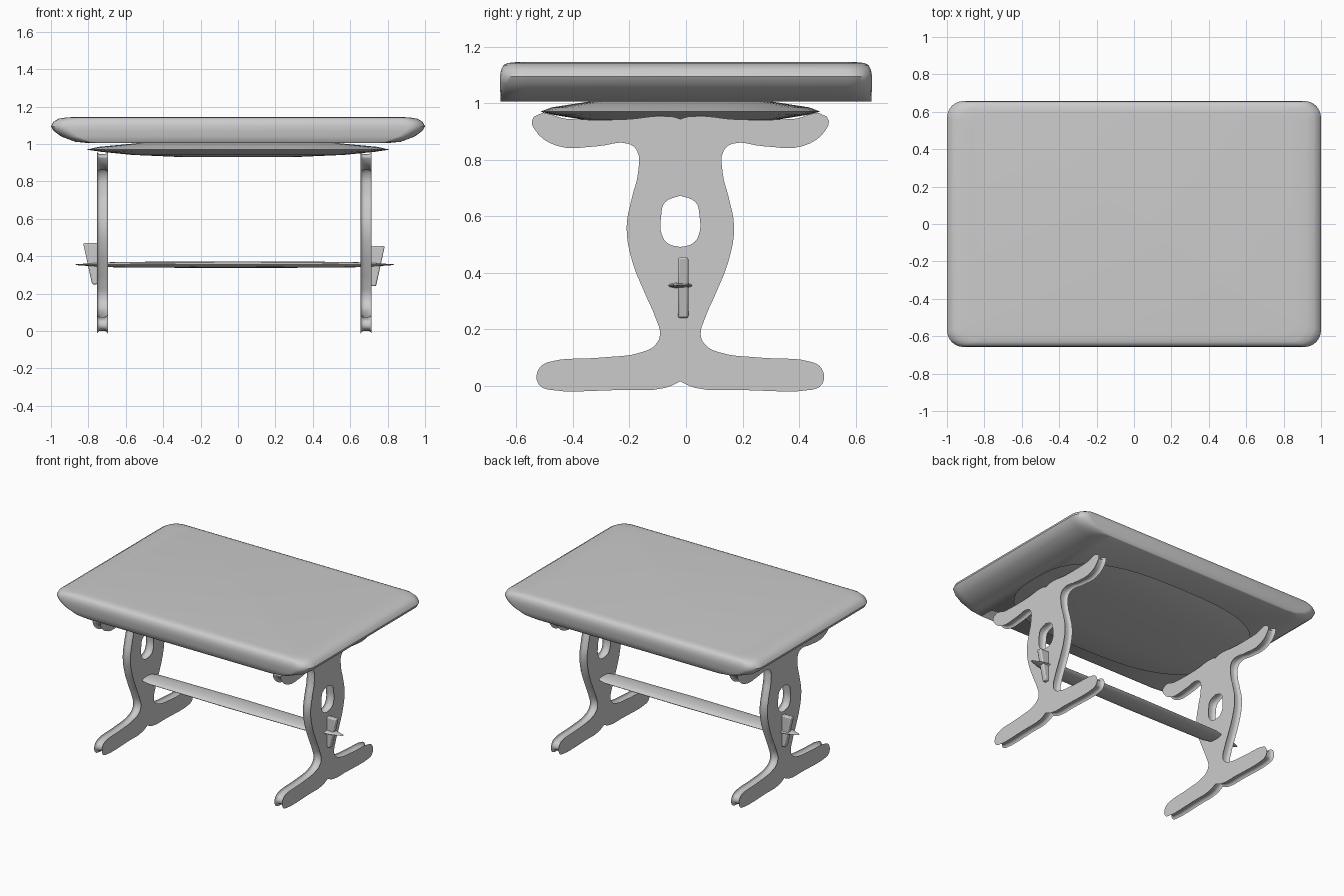
import bpy, bmesh, math
from math import cos, sin, pi

cube = bpy.data.objects.get("Cube")
if cube:
    bpy.data.objects.remove(cube, do_unlink=True)

GREY = (0.6, 0.6, 0.6, 1)
mat = bpy.data.materials.new("plain grey")
mat.use_nodes = True
mat.diffuse_color = GREY
mat.node_tree.nodes["Principled BSDF"].inputs["Base Color"].default_value = GREY

MID_Y = -0.02


def finish(ob, angle=35):
    """Give the object its material and smooth shading with sharp edges kept."""
    if not ob.data.materials:
        ob.data.materials.append(mat)
    bpy.ops.object.select_all(action='DESELECT')
    ob.select_set(True)
    bpy.context.view_layer.objects.active = ob
    bpy.ops.object.shade_smooth_by_angle(angle=math.radians(angle))


def add_mesh(name, bm):
    bmesh.ops.recalc_face_normals(bm, faces=bm.faces)
    me = bpy.data.meshes.new(name)
    bm.to_mesh(me)
    bm.free()
    ob = bpy.data.objects.new(name, me)
    bpy.context.collection.objects.link(ob)
    return ob


def loft(name, loops):
    """Skin a list of closed point loops and cap both ends."""
    bm = bmesh.new()
    rings = [[bm.verts.new(p) for p in loop] for loop in loops]
    n = len(rings[0])
    for a, b in zip(rings, rings[1:]):
        for i in range(n):
            j = (i + 1) % n
            bm.faces.new((a[i], a[j], b[j], b[i]))
    bm.faces.new(rings[0])
    bm.faces.new(rings[-1])
    return add_mesh(name, bm)


def rounded_rect(hx, hy, r, z, steps=7):
    pts = []
    for k, (sx, sy) in enumerate([(1, 1), (-1, 1), (-1, -1), (1, -1)]):
        for i in range(steps):
            a = (k + i / (steps - 1)) * pi / 2
            pts.append((sx * (hx - r) + r * cos(a), sy * (hy - r) + r * sin(a), z))
    return pts


def superellipse(hx, hy, p, z, n=56):
    def axis(v):
        return math.copysign(abs(v) ** (2 / p), v)
    return [(hx * axis(cos(2 * pi * i / n)), hy * axis(sin(2 * pi * i / n)) + MID_Y, z)
            for i in range(n)]


# Tabletop: straight long sides, ends undercut and rounded over
TOP = [(1.005, 0.80, 0.655), (1.012, 0.87, 0.656), (1.04, 0.945, 0.657),
       (1.07, 0.985, 0.658), (1.095, 1.0, 0.658), (1.118, 0.988, 0.654),
       (1.135, 0.96, 0.645), (1.142, 0.92, 0.63), (1.145, 0.86, 0.60)]
finish(loft("tabletop", [rounded_rect(hx, hy, 0.09, z) for z, hx, hy in TOP]), 50)

# Shallow oval plate under the top
PLATE = [(0.932, 0.42), (0.942, 0.7), (0.958, 0.9), (0.97, 1.0), (0.985, 0.92), (1.008, 0.62)]
finish(loft("under_plate", [superellipse(0.81 * s, 0.495 * s, 2.8, z) for z, s in PLATE]))

# Half of one trestle: offset from the centre seam, height
HALF = [(-0.003, 0.92), (0.03, 0.932), (0.2, 0.922), (0.41, 0.925), (0.503, 0.937),
        (0.5, 0.92), (0.43, 0.868), (0.3, 0.867), (0.18, 0.876), (0.135, 0.84),
        (0.13, 0.75), (0.152, 0.66), (0.17, 0.56), (0.152, 0.45), (0.107, 0.335),
        (0.07, 0.25), (0.052, 0.18), (0.075, 0.13), (0.13, 0.10), (0.28, 0.08),
        (0.46, 0.065), (0.483, 0.05), (0.485, 0.018), (0.46, 0.006), (0.2, 0.006),
        (0.06, 0.012), (-0.003, 0.04), (-0.003, 0.25), (-0.003, 0.47), (0.055, 0.487),
        (0.085, 0.53), (0.088, 0.6), (0.07, 0.662), (-0.003, 0.695), (-0.003, 0.8)]


def trestle(name, x):
    cu = bpy.data.curves.new(name + "_outline", 'CURVE')
    cu.dimensions = '2D'
    cu.fill_mode = 'BOTH'
    cu.resolution_u = 4
    cu.extrude = 0.01
    cu.bevel_depth = 0.02
    cu.offset = -0.02
    cu.bevel_resolution = 3
    sp = cu.splines.new('BEZIER')
    sp.bezier_points.add(len(HALF) - 1)
    sp.use_cyclic_u = True
    for bp, (d, z) in zip(sp.bezier_points, HALF):
        bp.co = (d, z, 0)
        kind = 'VECTOR' if d < 0 else 'AUTO'
        bp.handle_left_type = bp.handle_right_type = kind
    helper = bpy.data.objects.new(name + "_outline", cu)
    bpy.context.collection.objects.link(helper)
    dg = bpy.context.evaluated_depsgraph_get()
    me = bpy.data.meshes.new_from_object(helper.evaluated_get(dg))
    bpy.data.objects.remove(helper, do_unlink=True)
    ob = bpy.data.objects.new(name, me)
    bpy.context.collection.objects.link(ob)
    ob.rotation_euler = (pi / 2, 0, pi / 2)
    ob.location = (x, MID_Y, 0)
    finish(ob, 45)
    mirror = ob.modifiers.new("other_half", 'MIRROR')
    mirror.use_mirror_merge = False


trestle("right_trestle", -0.725)
trestle("left_trestle", 0.685)

# Stretcher: thin lens section, narrowing to tongues past the trestles
PLANK = [(-0.87, 0.008, 0.002), (-0.8, 0.036, 0.007), (-0.73, 0.047, 0.011),
         (-0.64, 0.075, 0.015), (0, 0.08, 0.018), (0.6, 0.075, 0.015),
         (0.69, 0.047, 0.011), (0.76, 0.036, 0.007), (0.835, 0.008, 0.002)]
finish(loft("stretcher", [[(x, MID_Y + w * cos(pi * i / 6), 0.355 + h * sin(pi * i / 6))
                           for i in range(12)] for x, w, h in PLANK]), 50)


# Wedges locking the stretcher tongues
def wedge(name, inner, outer_top, outer_low, top, low):
    def loop(outer, z, s=1.0):
        mid, half = (inner + outer) / 2, abs(outer - inner) / 2
        return [(mid + half * s * sx, -0.01 + 0.018 * s * sy, z)
                for sx, sy in [(1, 1), (-1, 1), (-1, -1), (1, -1)]]
    ob = loft(name, [loop(outer_low, low), loop(outer_top, top)])
    bev = ob.modifiers.new("soft_edges", 'BEVEL')
    bev.width = 0.007
    bev.segments = 2
    finish(ob)


wedge("right_wedge", -0.75, -0.828, -0.78, 0.47, 0.25)
wedge("left_wedge", 0.71, 0.785, 0.738, 0.455, 0.24)
